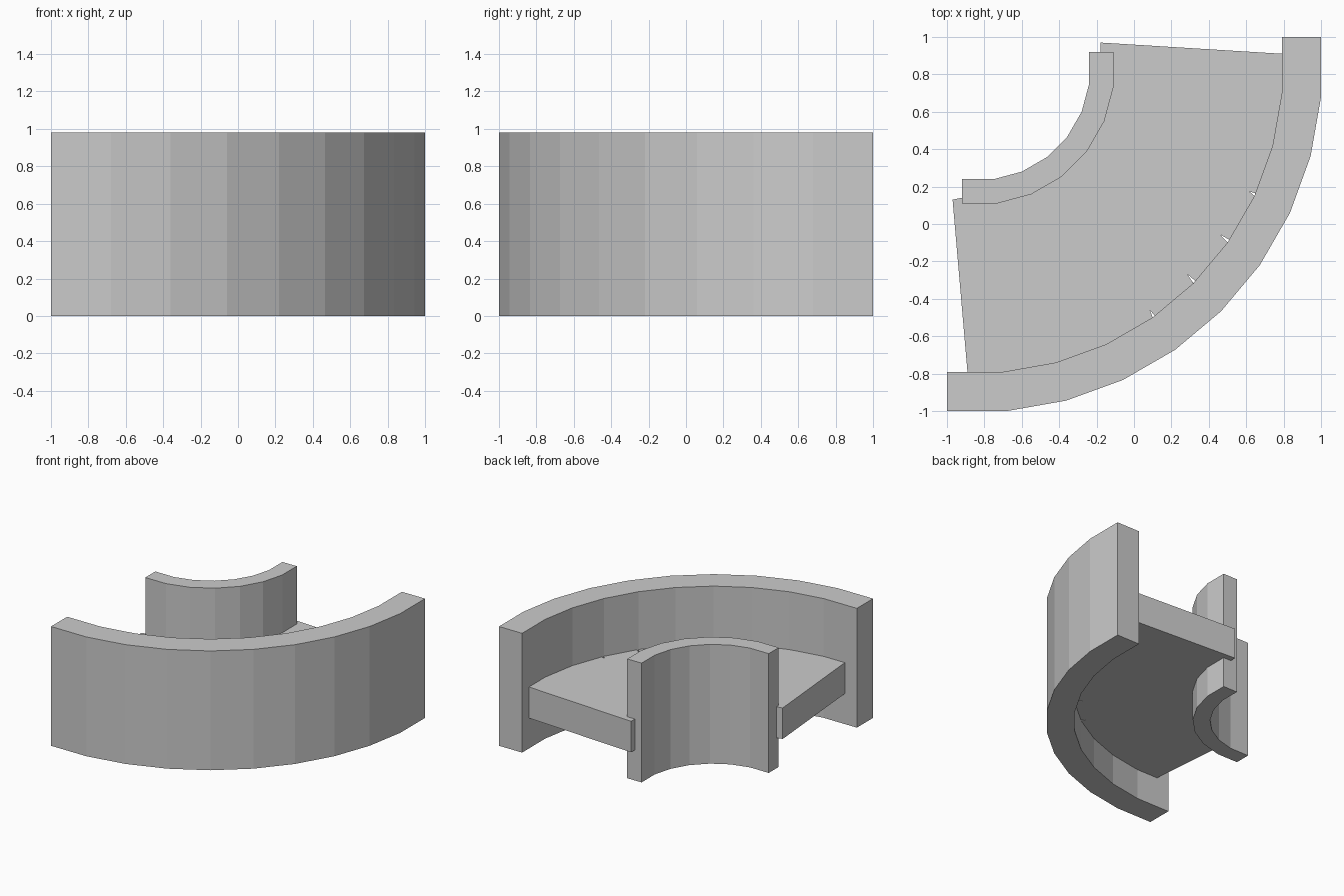
import bpy, bmesh, math

if "Cube" in bpy.data.objects:
    bpy.data.objects.remove(bpy.data.objects["Cube"])


def prism(name, pts, z0, z1):
    """Extrude a closed plan outline from z0 to z1."""
    bm = bmesh.new()
    face = bm.faces.new([bm.verts.new((x, y, z0)) for x, y in pts])
    ext = bmesh.ops.extrude_face_region(bm, geom=[face])
    top = [v for v in ext["geom"] if isinstance(v, bmesh.types.BMVert)]
    bmesh.ops.translate(bm, verts=top, vec=(0, 0, z1 - z0))
    bmesh.ops.recalc_face_normals(bm, faces=bm.faces)
    me = bpy.data.meshes.new(name)
    bm.to_mesh(me)
    bm.free()
    ob = bpy.data.objects.new(name, me)
    bpy.context.collection.objects.link(ob)
    return ob


def arc(c, apothem, step):
    """Vertices of the quarter bend, centre (-c, c), straight end facets excluded."""
    r = apothem / math.cos(math.radians(step / 2))
    n = round(90 / step)
    angles = [math.radians(-step / 2 - step * i) for i in range(n)]
    return [(-c + r * math.cos(a), c + r * math.sin(a)) for a in angles]


def wall(name, c, outer, inner, step, end, height):
    """Curved wall with square-cut ends."""
    def side(ap):
        return [(ap - c, end)] + arc(c, ap, step) + [(-end, c - ap)]
    return prism(name, side(outer) + side(inner)[::-1], 0, height)


H = 0.98
wall("outer_wall", 0.84, 1.84, 1.63, 10, 1.0, H)
wall("inner_wall", 0.826, 0.716, 0.586, 15, 0.92, H)

# Floor slab between the walls, with thin joint notches at the outer edge
depth = {2: 0.04, 3: 0.065, 4: 0.065, 5: 0.045}
edge = [(0.795, 0.91)]
for i, (x, y) in enumerate(arc(0.84, 1.635, 10)):
    if i in depth:
        a = math.radians(-5 - 10 * i)
        d = depth[i]
        ca, sa = math.cos(a), math.sin(a)
        w = 0.017
        edge += [(x - sa * w, y + ca * w), (x - d * ca - sa * 0.012, y - d * sa + ca * 0.012), (x, y)]
    else:
        edge.append((x, y))
edge.append((-0.89, -0.795))
inside = [(-0.18, 0.97)] + arc(0.826, 0.65, 15) + [(-0.97, 0.13)]
prism("floor_slab", edge + inside[::-1], 0.25, 0.505)
